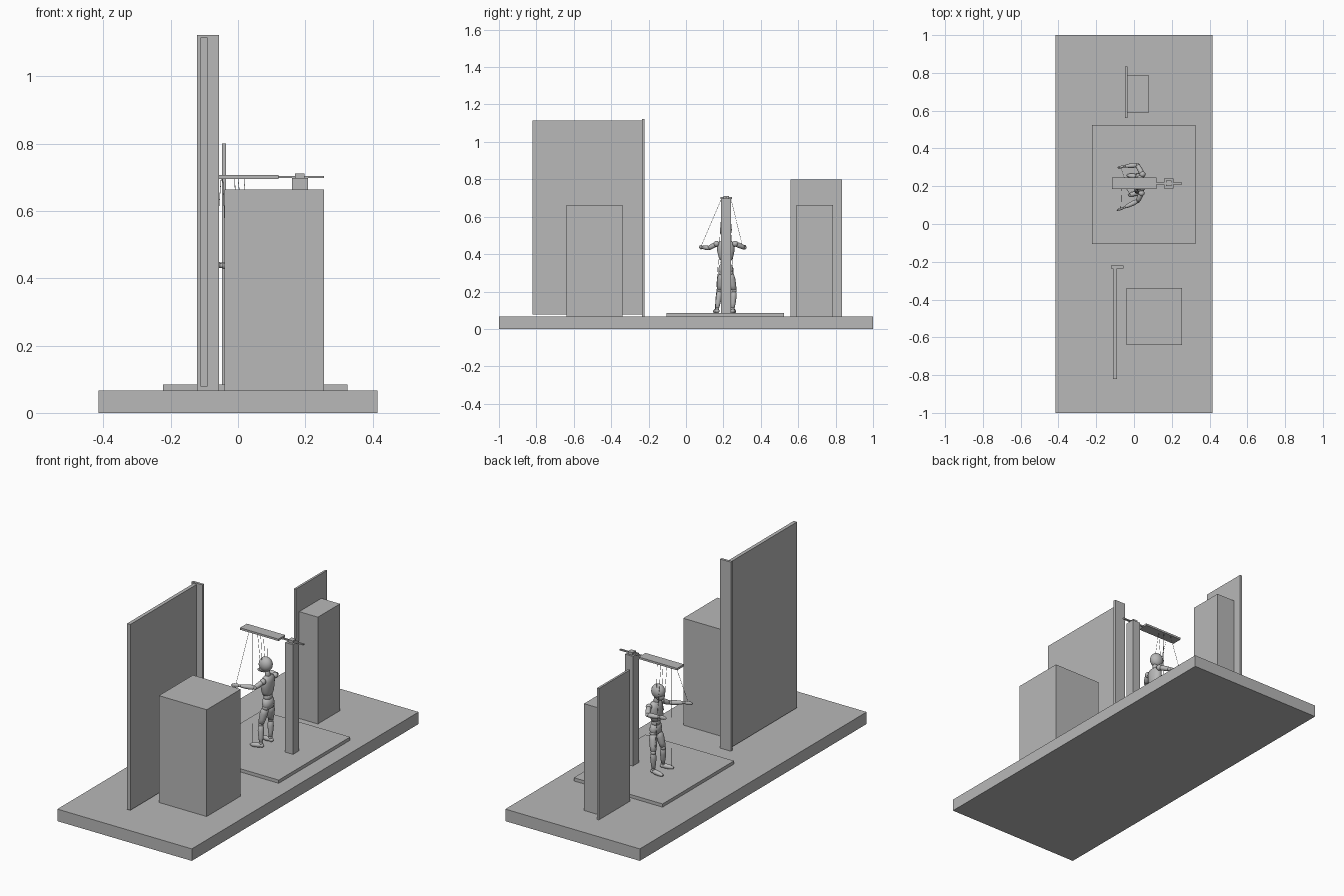
import bpy, bmesh, math
from mathutils import Vector, Matrix

if "Cube" in bpy.data.objects:
    bpy.data.objects.remove(bpy.data.objects["Cube"], do_unlink=True)

GREY = (0.48, 0.48, 0.48, 1)
mat = bpy.data.materials.new("plain grey")
mat.use_nodes = True
mat.diffuse_color = GREY
mat.node_tree.nodes["Principled BSDF"].inputs["Base Color"].default_value = GREY


def finish(name, bm, smooth=False):
    me = bpy.data.meshes.new(name)
    bmesh.ops.recalc_face_normals(bm, faces=bm.faces)
    for f in bm.faces:
        f.smooth = smooth and len(f.verts) <= 4
    bm.to_mesh(me)
    bm.free()
    me.materials.append(mat)
    ob = bpy.data.objects.new(name, me)
    bpy.context.collection.objects.link(ob)
    return ob


def box(name, x0, x1, y0, y1, z0, z1):
    bm = bmesh.new()
    bmesh.ops.create_cube(bm, size=1)
    for v in bm.verts:
        v.co = ((x0 + x1) / 2 + v.co.x * (x1 - x0),
                (y0 + y1) / 2 + v.co.y * (y1 - y0),
                (z0 + z1) / 2 + v.co.z * (z1 - z0))
    return finish(name, bm)


def ball(name, centre, radii):
    bm = bmesh.new()
    bmesh.ops.create_uvsphere(bm, u_segments=20, v_segments=12, radius=1)
    m = Matrix.Translation(centre) @ Matrix.Diagonal((*radii, 1))
    bmesh.ops.transform(bm, matrix=m, verts=bm.verts)
    return finish(name, bm, True)


def spun(name, a, b, rings, flat=1.0, sides=16):
    """Rings of (fraction along a-b, radius); flat squashes the local x."""
    a, b = Vector(a), Vector(b)
    d = b - a
    rot = d.to_track_quat('Z', 'Y')
    bm = bmesh.new()
    loops = []
    for t, r in rings:
        loops.append([bm.verts.new(a + d * t + rot @ Vector((
            r * flat * math.cos(k * math.tau / sides),
            r * math.sin(k * math.tau / sides), 0))) for k in range(sides)])
    for p, q in zip(loops, loops[1:]):
        for k in range(sides):
            n = (k + 1) % sides
            bm.faces.new((p[k], p[n], q[n], q[k]))
    bm.faces.new(loops[0])
    bm.faces.new(loops[-1])
    return finish(name, bm, True)


def limb(name, a, b, ra, rb):
    return spun(name, a, b, [(0.04, ra * .6), (.12, ra * .9), (.35, ra),
                             (.7, (ra + rb) / 2), (.92, rb), (.97, rb * .6)])


def body(name, z_rings, sides=20):
    """Upright stack of ellipses: (z, centre x, half depth x, half width y)."""
    bm = bmesh.new()
    loops = [[bm.verts.new((cx + rx * math.cos(k * math.tau / sides),
                            CY + ry * math.sin(k * math.tau / sides), z))
              for k in range(sides)] for z, cx, rx, ry in z_rings]
    for p, q in zip(loops, loops[1:]):
        for k in range(sides):
            n = (k + 1) % sides
            bm.faces.new((p[k], p[n], q[n], q[k]))
    bm.faces.new(loops[0])
    bm.faces.new(loops[-1])
    return finish(name, bm, True)


# Base, stage and scenery
box("base", -.415, .415, -1, 1, 0, .067)
box("stage", -.223, .325, -.105, .525, .067, .085)
box("front_block", -.04, .255, -.64, -.34, .067, .663)
box("front_panel", -.111, -.091, -.82, -.235, .078, 1.115)
box("front_panel_upright", -.122, -.056, -.235, -.221, .067, 1.122)
box("back_block", -.035, .08, .59, .785, .067, .663)
box("back_panel", -.047, -.035, .56, .835, .067, .8)

# Support post with the control bar
box("post", .16, .208, .188, .24, .085, .697)
box("post_cap", .17, .198, .2, .23, .697, .711)
box("control_bar", -.117, .12, .185, .245, .695, .706)
box("control_rod", .12, .255, .21, .22, .697, .704)

# Jointed puppet facing -x
CY = .213
ball("head", (.022, CY, .53), (.038, .032, .04))
ball("jaw", (.01, CY, .505), (.024, .022, .022))
limb("neck", (.032, CY, .50), (.035, CY, .455), .014, .015)
body("chest", [(.472, .037, .012, .022), (.464, .037, .021, .04),
               (.445, .036, .027, .047), (.415, .034, .029, .046),
               (.385, .034, .027, .039), (.368, .034, .021, .032),
               (.364, .034, .012, .02)])
ball("waist", (.036, CY, .355), (.021, .028, .025))
body("pelvis", [(.347, .037, .016, .026), (.34, .037, .024, .035),
                (.318, .038, .027, .04), (.298, .038, .023, .036),
                (.288, .038, .012, .024)])

arms = {
    "left": ((.04, .163, .455), (.02, .122, .432), (-.05, .088, .437), (-.092, .072, .437)),
    "right": ((.045, .263, .455), (.018, .312, .435), (-.048, .306, .44), (-.088, .298, .44)),
}
for side, (shoulder, elbow, wrist, tip) in arms.items():
    ball(side + "_shoulder", shoulder, (.016, .016, .016))
    limb(side + "_upper_arm", shoulder, elbow, .014, .012)
    ball(side + "_elbow", elbow, (.011, .011, .011))
    limb(side + "_forearm", elbow, wrist, .013, .008)
    ball(side + "_wrist", wrist, (.007, .007, .007))
    spun(side + "_hand", wrist, tip,
         [(.05, .005), (.3, .011), (.6, .011), (.9, .007), (1, .003)], flat=.6)

legs = {
    "left": ((.036, .192, .3), (.015, .18, .205), (.025, .167, .108), (-.03, .152, .092)),
    "right": ((.038, .235, .3), (.022, .257, .205), (.026, .25, .108), (-.038, .258, .092)),
}
for side, (hip, knee, ankle, toe) in legs.items():
    ball(side + "_hip", hip, (.018, .018, .018))
    limb(side + "_thigh", hip, knee, .021, .015)
    ball(side + "_knee", knee, (.014, .014, .014))
    limb(side + "_shin", knee, ankle, .016, .01)
    ball(side + "_ankle", ankle, (.01, .01, .01))
    ball(side + "_heel", Vector(ankle) + Vector((.004, 0, -.012)), (.013, .012, .011))
    spun(side + "_foot", Vector(ankle) + Vector((.006, 0, -.011)), toe,
         [(0, .009), (.3, .013), (.7, .012), (.92, .008), (1, .004)], flat=1)

# Strings from the bar down to head, hands and knees
strings = {
    "left_hand_string": ((-.065, .19, .697), (-.07, .08, .44)),
    "right_hand_string": ((-.05, .24, .697), (-.07, .302, .443)),
    "left_head_string": ((.0, .2, .697), (.015, .19, .552)),
    "right_head_string": ((.02, .226, .697), (.015, .236, .552)),
    "left_foot_string": ((-.045, .195, .697), (-.02, .155, .098)),
    "right_knee_string": ((-.01, .235, .697), (.012, .257, .208)),
}
for name, (a, b) in strings.items():
    spun(name, a, b, [(0, .0009), (1, .0009)], sides=6)
